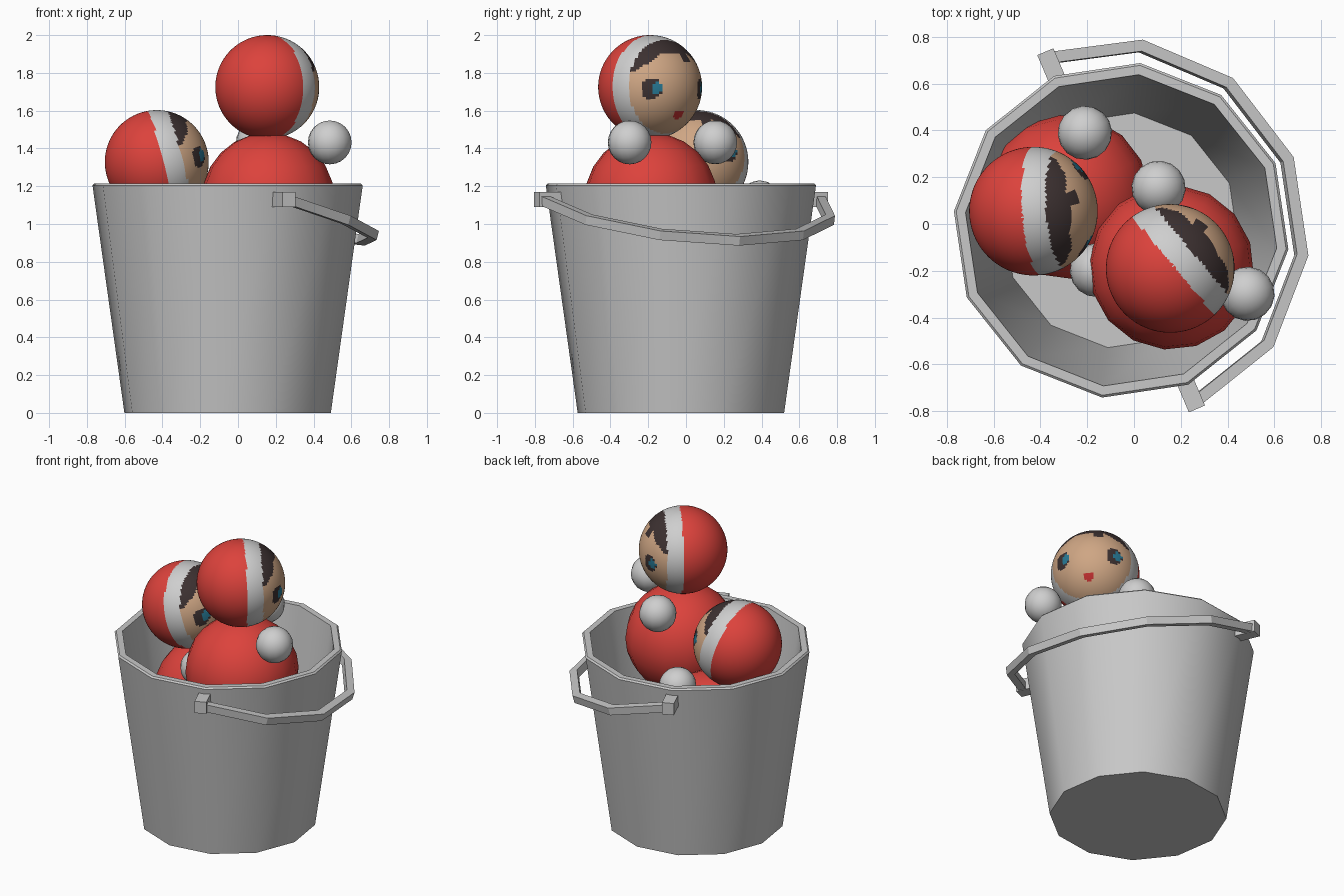
import bpy, bmesh, math
from mathutils import Vector, Matrix

if "Cube" in bpy.data.objects:
    bpy.data.objects.remove(bpy.data.objects["Cube"])


def material(name, rgb):
    m = bpy.data.materials.new(name)
    m.diffuse_color = (*rgb, 1)
    m.use_nodes = True
    m.node_tree.nodes["Principled BSDF"].inputs["Base Color"].default_value = m.diffuse_color
    return m


GREY = material("bucket grey", (0.58, 0.58, 0.58))
RED = material("suit red", (0.72, 0.055, 0.045))
WHITE = material("trim white", (0.62, 0.62, 0.62))
SKIN = material("skin", (0.62, 0.38, 0.23))
BROWN = material("hair brown", (0.045, 0.03, 0.03))
BLUE = material("iris blue", (0.02, 0.19, 0.30))
LIPS = material("lip red", (0.55, 0.03, 0.03))


def finish(name, bm, mats, angle=None, matrix=None):
    bmesh.ops.recalc_face_normals(bm, faces=bm.faces)
    me = bpy.data.meshes.new(name)
    bm.to_mesh(me)
    bm.free()
    for m in mats:
        me.materials.append(m)
    ob = bpy.data.objects.new(name, me)
    bpy.context.collection.objects.link(ob)
    if matrix:
        ob.matrix_world = matrix
    if angle:
        for p in me.polygons:
            p.use_smooth = True
        me.set_sharp_from_angle(angle=math.radians(angle))
    return ob


# --- bucket: 12-sided shell with thick wall and floor
SIDES, TURN = 12, math.radians(-6.5)
CENTRE = Vector((-0.055, -0.027, 0))
bm = bmesh.new()
rings = []
for r, z in [(0.55, 0), (0.72, 1.205), (0.71, 1.215), (0.67, 1.215), (0.505, 0.05)]:
    rings.append([bm.verts.new((r * math.cos(TURN + i * math.tau / SIDES),
                                r * math.sin(TURN + i * math.tau / SIDES), z))
                  for i in range(SIDES)])
for a, b in zip(rings, rings[1:]):
    for i in range(SIDES):
        j = (i + 1) % SIDES
        bm.faces.new((a[i], a[j], b[j], b[i]))
bm.faces.new(rings[0][::-1])
bm.faces.new(rings[-1])
finish("bucket", bm, [GREY], 35, Matrix.Translation(CENTRE))

# --- handle: half ring with square section, drooping about the pivot axis
PIVOT = CENTRE + Vector((0, 0, 1.13))
axis = Vector((math.cos(math.radians(-67)), math.sin(math.radians(-67)), 0))
droop = math.radians(15.5)
out = Vector((-axis.y, axis.x, 0)) * math.cos(droop) + Vector((0, 0, -math.sin(droop)))
normal = axis.cross(out)
bm = bmesh.new()
prev = None
for k in range(7):
    t = math.pi * k / 6
    d = axis * math.cos(t) + out * math.sin(t)
    ring = [bm.verts.new(PIVOT + d * (0.80 + a) + normal * b)
            for a, b in [(-.025, -.025), (.025, -.025), (.025, .025), (-.025, .025)]]
    if prev:
        for i in range(4):
            bm.faces.new((prev[i], prev[(i + 1) % 4], ring[(i + 1) % 4], ring[i]))
    else:
        bm.faces.new(ring)
    prev = ring
bm.faces.new(prev)
finish("handle", bm, [GREY])

# --- handle lugs on both sides
for side, name in ((1, "lug_front"), (-1, "lug_back")):
    bm = bmesh.new()
    bmesh.ops.create_cube(bm, size=1)
    mat = (Matrix.Translation(PIVOT + axis * side * 0.76)
           @ Matrix.Rotation(math.radians(-67), 4, 'Z')
           @ Matrix.Diagonal((0.14, 0.075, 0.08, 1)))
    bmesh.ops.transform(bm, matrix=mat, verts=bm.verts)
    finish(name, bm, [GREY])


# --- roly-poly dolls; local x = face direction, y = left, z = up
def ball(name, r, pos, frame, mat, seg, rings):
    bm = bmesh.new()
    bmesh.ops.create_uvsphere(bm, u_segments=seg, v_segments=rings, radius=r)
    return finish(name, bm, [mat], 60, frame @ Matrix.Translation(pos))


def head_colour(f, l, u):
    """Index into the head materials for a point on the head."""
    if f < 0.02:
        return 0                                   # red hood
    if f < 0.12:
        return 1                                   # white trim
    fringe = 0.17 - max(0, abs(l) - 0.10) * 0.7    # hairline falls to the temples
    if abs(l - 0.06) < 0.025:
        fringe = 0.125                             # loose lock
    if u > fringe:
        return 3
    if (l / 0.035) ** 2 + ((u + 0.15) / 0.02) ** 2 < 1:
        return 5                                   # mouth
    az = math.degrees(math.atan2(l, f))
    for eye in (-38, 36):
        if ((az - eye - 5) / 6) ** 2 + ((u + 0.012) / 0.034) ** 2 < 1:
            return 4                               # iris
        if ((az - eye) / 11.5) ** 2 + ((u + 0.012) / 0.056) ** 2 < 1:
            return 3                               # lashes
    return 2


def doll(name, body, head, facing):
    up = (head - body).normalized()
    a = math.radians(facing)
    fwd = Vector((math.cos(a), math.sin(a), 0))
    fwd = (fwd - up * fwd.dot(up)).normalized()
    left = up.cross(fwd)
    frame = Matrix((fwd, left, up)).transposed().to_4x4()
    frame.translation = body
    ball(name + "_body", 0.353, (0, 0, 0), frame, RED, 16, 12)
    for s, side in ((1, "left"), (-1, "right")):
        ball(f"{name}_{side}_hand", 0.116, (0.18, s * 0.296, 0.30), frame, WHITE, 16, 12)
    bm = bmesh.new()
    bmesh.ops.create_uvsphere(bm, u_segments=96, v_segments=64, radius=0.275)
    for face in bm.faces:
        face.material_index = head_colour(*face.calc_center_median())
    finish(name + "_head", bm, [RED, WHITE, SKIN, BROWN, BLUE, LIPS], 60,
           frame @ Matrix.Translation((0, 0, (head - body).length)))


doll("tall_doll", Vector((0.16, -0.185, 1.13)), Vector((0.155, -0.19, 1.725)), 40)
doll("low_doll", Vector((-0.285, 0.115, 0.755)), Vector((-0.43, 0.055, 1.328)), 5)
